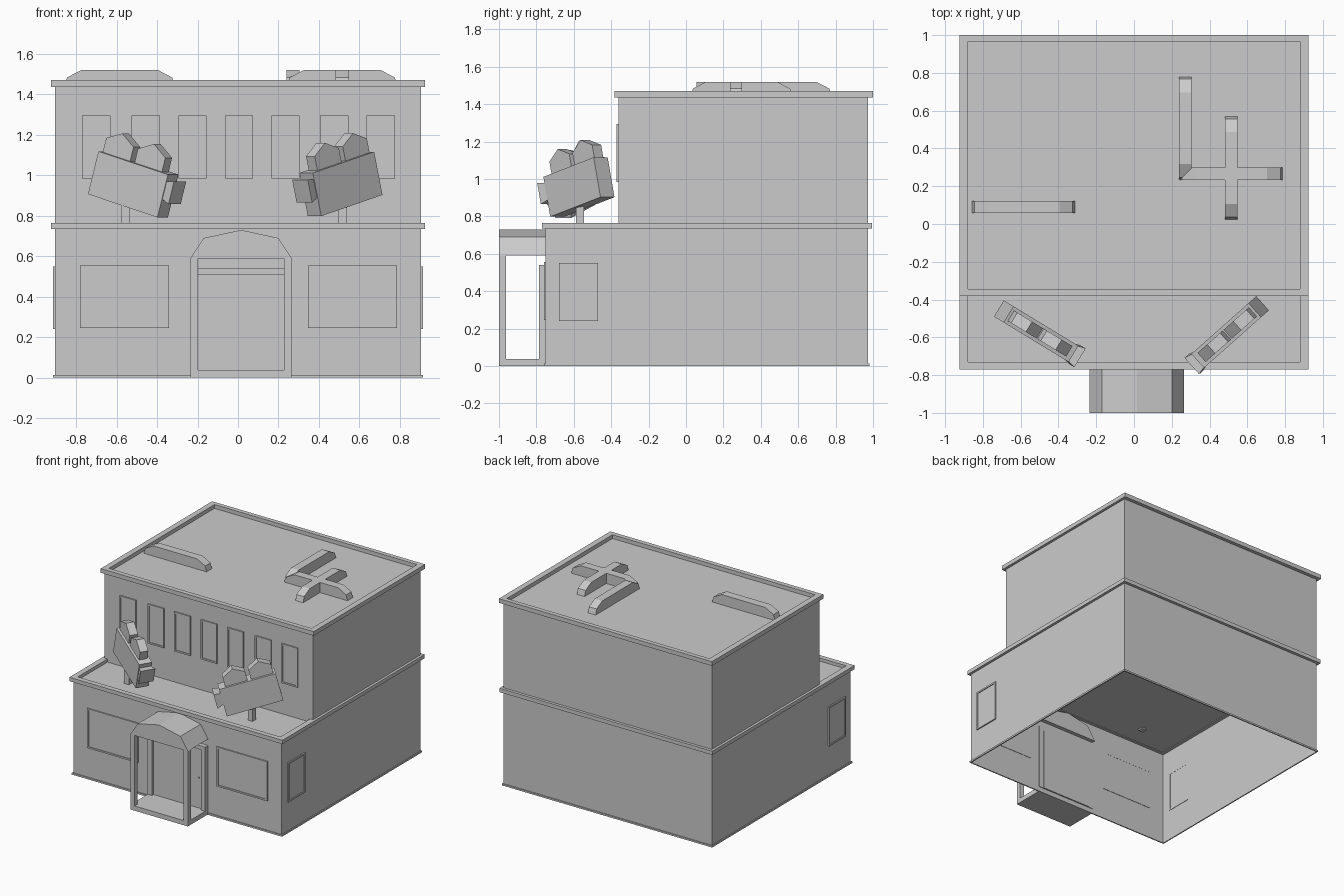
import bpy, bmesh, math
from mathutils import Matrix, Vector

if "Cube" in bpy.data.objects:
    bpy.data.objects.remove(bpy.data.objects["Cube"])


def finish(name, bm, matrix=None):
    if matrix:
        bm.transform(matrix)
    bmesh.ops.recalc_face_normals(bm, faces=bm.faces[:])
    me = bpy.data.meshes.new(name)
    bm.to_mesh(me)
    bm.free()
    ob = bpy.data.objects.new(name, me)
    bpy.context.collection.objects.link(ob)
    return ob


def box(name, lo, hi, matrix=None, open_bottom=False):
    lo, hi = Vector(lo), Vector(hi)
    bm = bmesh.new()
    bmesh.ops.create_cube(bm, size=1)
    for v in bm.verts:
        v.co = Vector([(lo[i] + hi[i]) / 2 + v.co[i] * (hi[i] - lo[i]) for i in range(3)])
    if open_bottom:
        low = [f for f in bm.faces if all(abs(v.co.z - lo.z) < 1e-5 for v in f.verts)]
        bmesh.ops.delete(bm, geom=low, context='FACES_ONLY')
    # outward normals follow the cube even when its floor is missing
    return finish(name, bm, matrix)


def extrude(bm, faces, vec):
    res = bmesh.ops.extrude_face_region(bm, geom=faces, use_keep_orig=True)
    bmesh.ops.translate(bm, vec=vec,
                        verts=[g for g in res['geom'] if isinstance(g, bmesh.types.BMVert)])


def prism(name, profile, y0, y1, matrix=None):
    """Profile in x, z pushed along y."""
    bm = bmesh.new()
    face = bm.faces.new([bm.verts.new((x, y0, z)) for x, z in profile])
    extrude(bm, [face], (0, y1 - y0, 0))
    return finish(name, bm, matrix)


def ring(name, outer, inner, z0, z1, matrix=None):
    """Rectangular frame; rectangles are (x0, y0, x1, y1)."""
    bm = bmesh.new()
    loops = []
    for a, b, c, d in (outer, inner):
        loops.append([bm.verts.new(p) for p in ((a, b, z0), (c, b, z0), (c, d, z0), (a, d, z0))])
    o, i = loops
    faces = [bm.faces.new((o[k], o[(k + 1) % 4], i[(k + 1) % 4], i[k])) for k in range(4)]
    extrude(bm, faces, (0, 0, z1 - z0))
    return finish(name, bm, matrix)


def window(name, pos, w, h, yaw=0):
    """Frame and pane facing -y before yaw."""
    m = (Matrix.Translation(pos) @ Matrix.Rotation(yaw, 4, 'Z')
         @ Matrix.Rotation(math.pi / 2, 4, 'X'))
    t = 0.012
    ring(name + "_frame", (-w / 2, -h / 2, w / 2, h / 2),
         (-w / 2 + t, -h / 2 + t, w / 2 - t, h / 2 - t), -0.003, 0.01, m)
    box(name + "_pane", (-w / 2 + t, -h / 2 + t, -0.002), (w / 2 - t, h / 2 - t, 0.004), m)


# Storeys, hollow from below
box("lower_storey", (-0.905, -0.75, 0), (0.905, 0.972, 0.74), open_bottom=True)
box("upper_storey", (-0.905, -0.362, 0.74), (0.905, 0.972, 1.44), open_bottom=True)

# Base strip and the two parapets
ring("base_strip", (-0.913, -0.758, 0.913, 0.98), (-0.904, -0.749, 0.904, 0.971), 0, 0.013)
ring("terrace_parapet", (-0.925, -0.77, 0.925, 0.995), (-0.88, -0.73, 0.88, 0.96), 0.735, 0.765)
ring("roof_parapet", (-0.925, -0.382, 0.925, 1.0), (-0.88, -0.345, 0.88, 0.965), 1.437, 1.47)

# Windows
for i, x in enumerate((-0.70, -0.455, -0.225, 0.005, 0.235, 0.475, 0.705)):
    window(f"upper_window_{i}", (x, -0.362, 1.14), 0.14, 0.31)
for i, x in enumerate((-0.56, 0.565)):
    window(f"shop_window_{i}", (x, -0.75, 0.4), 0.44, 0.31)
for i, s in enumerate((-1, 1)):
    window(f"side_window_{i}", (s * 0.905, -0.575, 0.395), 0.21, 0.31, s * math.pi / 2)

# Porch: step, posts and faceted canopy
box("porch_step", (-0.235, -1, 0), (0.265, -0.75, 0.037))
for i, x in enumerate((-0.235, 0.228)):
    box(f"porch_post_{i}", (x, -1, 0.037), (x + 0.037, -0.963, 0.59))
    box(f"door_jamb_{i}", (x, -0.785, 0.037), (x + 0.037, -0.745, 0.54))
box("door_lintel", (-0.198, -0.785, 0.51), (0.228, -0.745, 0.54))
box("door", (-0.198, -0.765, 0.037), (0.228, -0.74, 0.51))
box("door_handle", (0.19, -0.772, 0.27), (0.2, -0.765, 0.28))
prism("porch_canopy", [(-0.235, 0.59), (0.265, 0.59), (0.2, 0.69), (0.015, 0.73), (-0.17, 0.69)],
      -1, -0.72)

# Low bars with chamfered ends on the roof
bar = [(-0.275, 1.43), (0.275, 1.43), (0.26, 1.483), (0.19, 1.52), (-0.19, 1.52), (-0.26, 1.483)]
for i, (x, y, a) in enumerate(((-0.585, 0.09, 0), (0.515, 0.267, 0),
                               (0.515, 0.297, 90), (0.272, 0.507, 90))):
    prism(f"roof_bar_{i}", bar, -0.033, 0.033,
          Matrix.Translation((x, y, 0)) @ Matrix.Rotation(math.radians(a), 4, 'Z'))


# Film cameras on poles: local +x is the lens direction
def film_camera(name, pos, yaw, pitch):
    m = (Matrix.Translation(pos) @ Matrix.Rotation(math.radians(yaw), 4, 'Z')
         @ Matrix.Rotation(math.radians(pitch), 4, 'Y'))
    box(name + "_body", (-0.21, -0.05, -0.11), (0.208, 0.05, 0.11), m)
    for i, u in enumerate((-0.113, 0.078)):
        hexagon = [(u + 0.095 * math.sin(k * math.pi / 3), 0.135 + 0.095 * math.cos(k * math.pi / 3))
                   for k in range(6)]
        prism(f"{name}_reel_{i}", hexagon, -0.032, 0.032, m)
    bm = bmesh.new()
    bmesh.ops.create_cube(bm, size=1)
    for v in bm.verts:
        front = v.co.x > 0
        s = 0.116 if front else 0.07
        v.co = Vector((0.256 if front else 0.165, v.co.y * s, 0.03 + v.co.z * s))
    finish(name + "_lens", bm, m)


film_camera("left_camera", (-0.517, -0.568, 0.955), -31.3, 16)
film_camera("right_camera", (0.508, -0.573, 0.957), 180 + 41.6, 14.5)
for n, x in (("left", -0.557), ("right", 0.518)):
    box(n + "_camera_pole", (x - 0.021, -0.588, 0.73), (x + 0.021, -0.546, 0.9))
